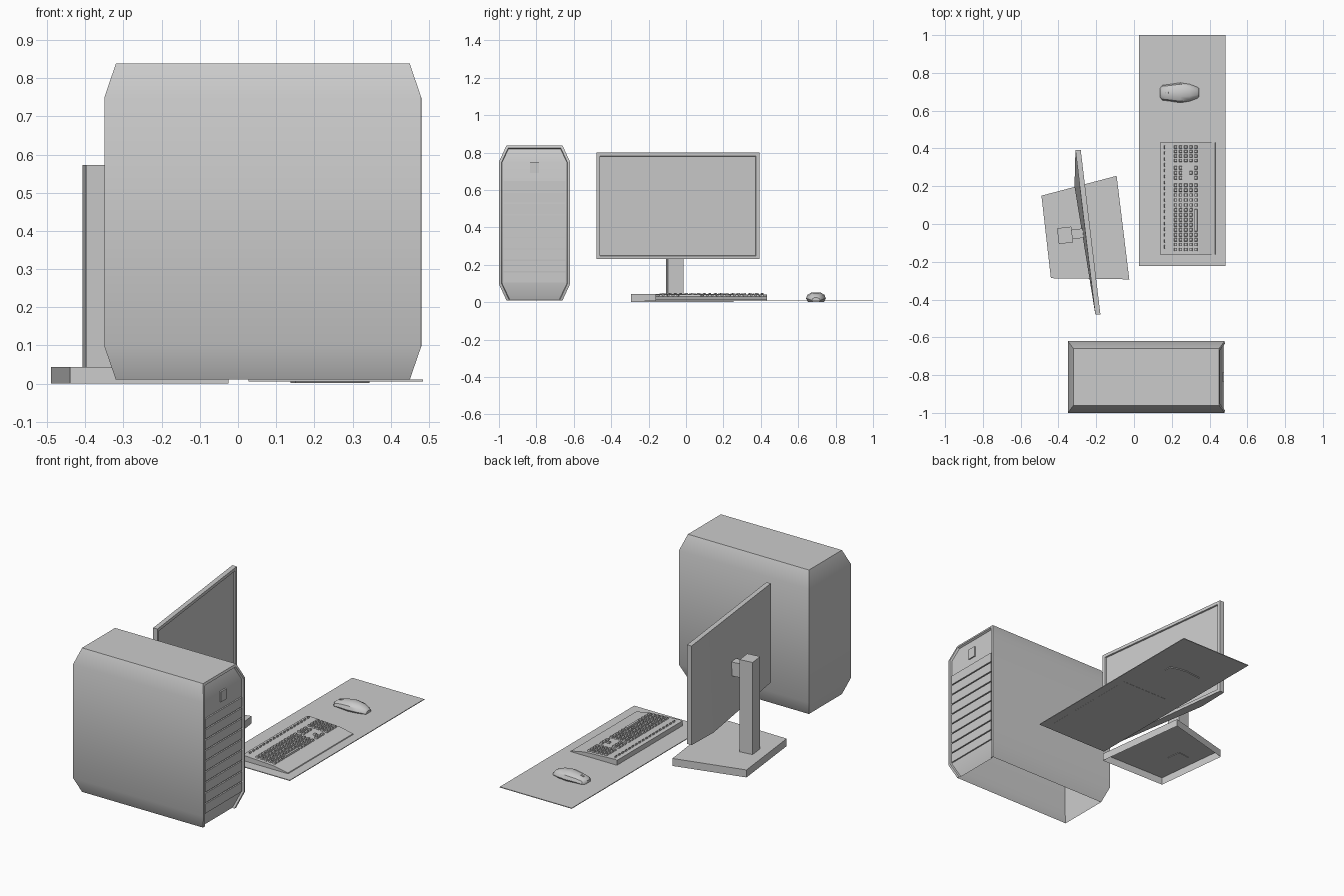
import bpy, bmesh, math
from mathutils import Matrix, Vector

if "Cube" in bpy.data.objects:
    bpy.data.objects.remove(bpy.data.objects["Cube"])


def finish(bm, name, smooth=None):
    bmesh.ops.recalc_face_normals(bm, faces=bm.faces)
    me = bpy.data.meshes.new(name)
    bm.to_mesh(me)
    bm.free()
    ob = bpy.data.objects.new(name, me)
    bpy.context.collection.objects.link(ob)
    if smooth:
        bpy.ops.object.select_all(action='DESELECT')
        ob.select_set(True)
        bpy.context.view_layer.objects.active = ob
        bpy.ops.object.shade_smooth_by_angle(angle=math.radians(smooth))
    return ob


def loft(bm, rings, bottom=True):
    """Skin a stack of closed rings; the first ring may stay open."""
    vs = [[bm.verts.new(p) for p in r] for r in rings]
    n = len(vs[0])
    for a, b in zip(vs, vs[1:]):
        for i in range(n):
            j = (i + 1) % n
            bm.faces.new((a[i], a[j], b[j], b[i]))
    if bottom:
        bm.faces.new(vs[0][::-1])
    bm.faces.new(vs[-1])


def rect(x0, x1, y0, y1, z, inset=0.0):
    x0, x1, y0, y1 = x0 + inset, x1 - inset, y0 + inset, y1 - inset
    return [(x0, y0, z), (x1, y0, z), (x1, y1, z), (x0, y1, z)]


def box(bm, x0, x1, y0, y1, z0, z1, taper=0.0):
    loft(bm, [rect(x0, x1, y0, y1, z0), rect(x0, x1, y0, y1, z1, taper)])


def box_object(name, *dims):
    bm = bmesh.new()
    box(bm, *dims)
    return finish(bm, name)


def recess(bm, faces, thickness, depth):
    bmesh.ops.recalc_face_normals(bm, faces=bm.faces)
    bmesh.ops.inset_region(bm, faces=faces, thickness=thickness, use_even_offset=True)
    bmesh.ops.inset_region(bm, faces=faces, thickness=0.002, depth=-depth,
                           use_even_offset=True)


# Computer tower: shell with tapered top and bottom, open underneath
bm = bmesh.new()
rings = []
for z, dx, dy in ((0.01, 0.03, 0.04), (0.097, 0, 0), (0.75, 0, 0), (0.838, 0.03, 0.04)):
    rings.append(rect(-0.35 + dx, 0.48 - dx, -1 + dy, -0.62 - dy, z))
loft(bm, rings, bottom=False)
front = [f for f in bm.faces if f.calc_center_median().x > 0.4]
recess(bm, front, 0.014, 0.012)
finish(bm, "tower_case", 30)

# Tower front slats and power button
bm = bmesh.new()
for i in range(9):
    z = 0.105 + i * 0.061
    box(bm, 0.46, 0.477, -0.976, -0.644, z, z + 0.054)
finish(bm, "tower_slats")
box_object("power_button", 0.46, 0.476, -0.835, -0.785, 0.69, 0.75)

# Monitor stand foot: hollow trapezoid, open underneath
foot = [(-0.44, -0.287), (-0.025, -0.293), (-0.092, 0.255), (-0.49, 0.15)]
bm = bmesh.new()
loft(bm, [[(x, y, z) for x, y in foot] for z in (0.0, 0.043)], bottom=False)
finish(bm, "stand_foot")

# Monitor column and bracket, turned with the screen
turn = Matrix.Translation((-0.365, -0.06, 0)) @ Matrix.Rotation(math.radians(7), 4, 'Z')
for name, dims in (("stand_column", (-0.038, 0.038, -0.042, 0.042, 0.04, 0.573)),
                   ("stand_bracket", (0.036, 0.115, -0.025, 0.025, 0.46, 0.54))):
    box_object(name, *dims).matrix_world = turn

# Monitor panel: back swells slightly toward the bottom, screen is recessed
bm = bmesh.new()
ends = [(-0.205, -0.478), (-0.178, -0.478), (-0.282, 0.392), (-0.31, 0.392)]
low = ends + [(-0.315, 0.2)]
high = ends + [(-0.287, 0.2)]
loft(bm, [[(x, y, 0.23) for x, y in low], [(x, y, 0.80) for x, y in high]])
bmesh.ops.recalc_face_normals(bm, faces=bm.faces)
screen = [f for f in bm.faces if f.normal.x > 0.8]
recess(bm, screen, 0.018, 0.008)
finish(bm, "monitor_panel")

# Desk mat
box_object("mouse_mat", 0.027, 0.485, -0.222, 1.0, 0.006, 0.010)

# Keyboard body: sloping profile run along y
profile = [(0.137, 0.005), (0.137, 0.038), (0.15, 0.041), (0.345, 0.031),
           (0.43, 0.014), (0.435, 0.005)]
bm = bmesh.new()
loft(bm, [[(x, y, z) for x, z in profile] for y in (-0.162, 0.432)])
finish(bm, "keyboard_body")


# Keys: five main rows, navigation block, number pad, small function row
def key(x, y0, y1, w=0.019):
    z = 0.041 - (x - 0.15) * 0.051
    box(bm, x - w / 2, x + w / 2, y0, y1, z - 0.006, z + 0.009, 0.003)


bm = bmesh.new()
pitch, size = 0.0262, 0.020
for r in range(5):
    x = 0.22 + r * 0.027
    for c in range(14):
        if r == 4 and 4 <= c <= 8:
            continue
        y = -0.145 + c * pitch
        key(x, y, y + size)
    for c in range(3):
        if r in (0, 1, 4) or (r == 3 and c == 1):
            y = 0.235 + c * pitch
            key(x, y, y + size)
    for c in range(4):
        y = 0.328 + c * pitch * 0.9
        key(x, y, y + size * 0.9)
key(0.328, -0.04, 0.08)
for c in range(18):
    y = -0.13 + c * 0.031
    key(0.162, y, y + 0.019, 0.009)
finish(bm, "keyboard_keys")

# Mouse: cross-sections along x (x, half width, height)
half = [(0.8, 0.0), (1.0, 0.35), (0.85, 0.75), (0.4, 1.0)]
section = half + [(-y, z) for y, z in reversed(half)]
stations = [(0.137, 0.022, 0.022), (0.150, 0.040, 0.032), (0.185, 0.044, 0.042),
            (0.245, 0.053, 0.051), (0.295, 0.045, 0.046), (0.335, 0.030, 0.032),
            (0.345, 0.022, 0.022)]
bm = bmesh.new()
loft(bm, [[(x, 0.695 + w * y, 0.002 + h * z) for y, z in section] for x, w, h in stations])
finish(bm, "mouse_body", 40)

# Mouse scroll wheel
bm = bmesh.new()
bmesh.ops.create_cone(bm, segments=12, radius1=0.012, radius2=0.012, depth=0.01, cap_ends=True,
                      matrix=Matrix.Translation((0.175, 0.695, 0.034))
                      @ Matrix.Rotation(math.pi / 2, 4, 'X'))
finish(bm, "mouse_wheel", 40)
